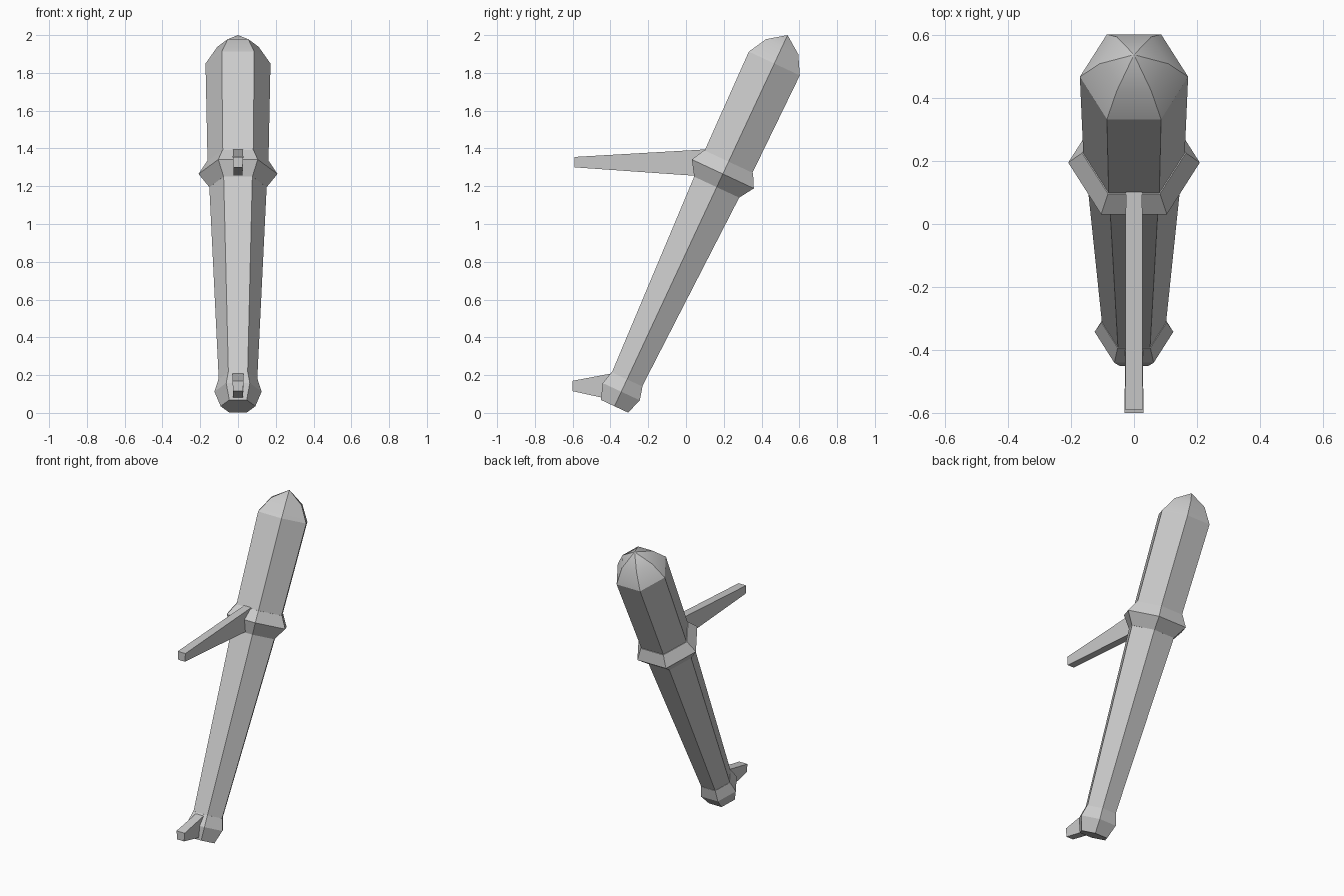
import bpy
import bmesh
from math import radians, cos, sin, pi
from mathutils import Matrix, Vector

cube = bpy.data.objects.get("Cube")
if cube:
    bpy.data.objects.remove(cube, do_unlink=True)

grey = bpy.data.materials.new("plain grey")
grey.use_nodes = True
grey.diffuse_color = (0.6, 0.6, 0.6, 1)
grey.node_tree.nodes["Principled BSDF"].inputs["Base Color"].default_value = grey.diffuse_color

# Leaning axis of the shaft, with its origin at the middle of the collar
LEAN = Matrix.Translation((0, 0.195, 1.265)) @ Matrix.Rotation(radians(-25), 4, "X")


def finish(name, bm):
    bmesh.ops.recalc_face_normals(bm, faces=bm.faces)
    mesh = bpy.data.meshes.new(name)
    bm.to_mesh(mesh)
    bm.free()
    mesh.materials.append(grey)
    obj = bpy.data.objects.new(name, mesh)
    bpy.context.collection.objects.link(obj)
    return obj


def hex_loft(name, rows, soft_row=None):
    """Six-sided loft through (height, radius) rows; soft_row has smooth shading across it."""
    bm = bmesh.new()
    rings = []
    for t, r in rows:
        if r == 0:
            rings.append([bm.verts.new((0, 0, t))] * 6)
        else:
            rings.append([bm.verts.new((r * cos(k * pi / 3), r * sin(k * pi / 3), t))
                          for k in range(6)])
    for i, (low, high) in enumerate(zip(rings, rings[1:])):
        for k in range(6):
            n = (k + 1) % 6
            corners = dict.fromkeys((low[k], low[n], high[n], high[k]))
            face = bm.faces.new(list(corners))
            face.smooth = soft_row is not None and i in (soft_row - 1, soft_row)
    for ring in (rings[0], rings[-1]):
        if ring[0] is not ring[1]:
            bm.faces.new(ring)
    # Every edge is hard except those of the soft row
    for edge in bm.edges:
        edge.smooth = soft_row is not None and all(v in rings[soft_row] for v in edge.verts)
    bm.transform(LEAN)
    return finish(name, bm)


def prong(name, tip, base):
    """Tapered bar through two ends, each a list of (half width, y, z) corners, top then bottom."""
    bm = bmesh.new()
    ends = []
    for (wt, yt, zt), (wb, yb, zb) in (tip, base):
        ends.append([bm.verts.new(p) for p in
                     ((-wt, yt, zt), (wt, yt, zt), (wb, yb, zb), (-wb, yb, zb))])
    for k in range(4):
        n = (k + 1) % 4
        bm.faces.new((ends[0][k], ends[0][n], ends[1][n], ends[1][k]))
    for end in ends:
        bm.faces.new(end)
    return finish(name, bm)


# Shaft parts
hex_loft("handle", [(-1.20, 0.102), (-0.07, 0.152)])
hex_loft("collar", [(-0.077, 0.152), (0, 0.209), (0.072, 0.165)])
hex_loft("head", [(0.06, 0.161), (0.645, 0.172), (0.743, 0.109), (0.811, 0)], soft_row=2)
hex_loft("pommel", [(-1.357, 0.092), (-1.272, 0.125), (-1.20, 0.104)])

# Forward-pointing prongs
prong("upper_prong",
      [(0.028, -0.59, 1.355), (0.024, -0.59, 1.30)],
      [(0.026, 0.125, 1.396), (0.024, 0.125, 1.25)])
prong("lower_prong",
      [(0.03, -0.60, 0.17), (0.025, -0.60, 0.115)],
      [(0.028, -0.35, 0.217), (0.026, -0.35, 0.06)])
